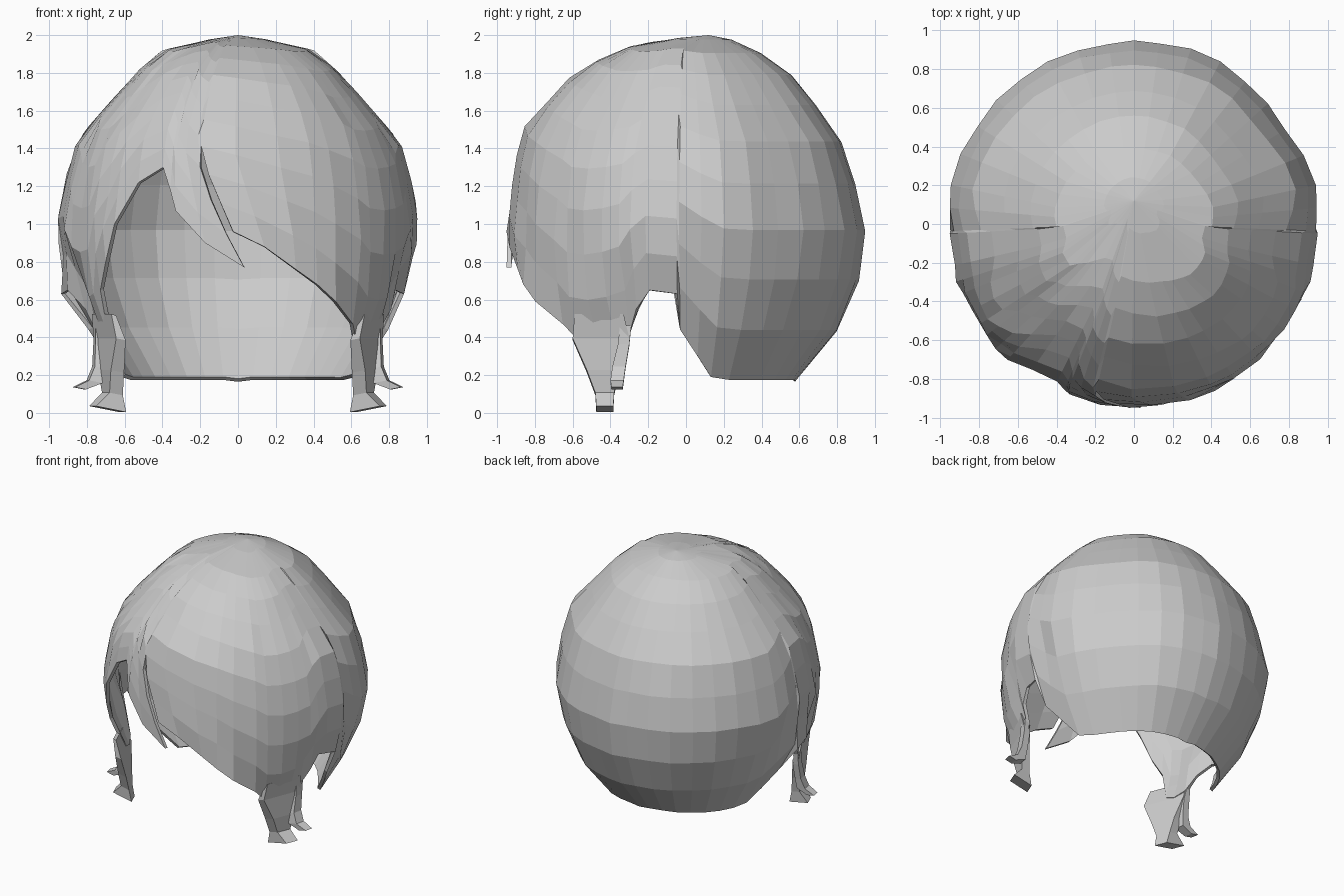
import bpy, math, random
from mathutils import Vector

if "Cube" in bpy.data.objects:
    bpy.data.objects.remove(bpy.data.objects["Cube"])

random.seed(4)
JITTER = [random.uniform(-.007, .007) for _ in range(997)]

mat = bpy.data.materials.new("light_grey")
mat.diffuse_color = (0.6, 0.6, 0.6, 1)
mat.use_nodes = True
mat.node_tree.nodes["Principled BSDF"].inputs["Base Color"].default_value = mat.diffuse_color


def make(name, verts, faces):
    me = bpy.data.meshes.new(name)
    me.from_pydata(verts, [], faces)
    me.materials.append(mat)
    ob = bpy.data.objects.new(name, me)
    bpy.context.collection.objects.link(ob)
    return ob


def clamp(v):
    return max(0.0, min(1.0, v))


def lerp_table(table, key):
    table = sorted(table)
    if key <= table[0][0]:
        return table[0][1:]
    for a, b in zip(table, table[1:]):
        if key <= b[0]:
            t = (key - a[0]) / (b[0] - a[0])
            return [p + (q - p) * t for p, q in zip(a[1:], b[1:])]
    return table[-1][1:]


# Head outline by height: z, front reach, back reach, side reach, centre y
PROFILE = [(2.0, 0, 0, 0, .12), (1.97, .25, .22, .2, .05), (1.92, .36, .37, .4, 0),
           (1.81, .59, .54, .53, 0), (1.52, .85, .77, .79, 0), (1.43, .88, .82, .865, 0),
           (1.25, .92, .89, .91, 0), (.97, .95, .945, .965, 0), (.75, .95, .925, .92, 0),
           (.6, 1.0, .885, .87, 0), (.4, 1.0, .78, .77, 0), (.17, .9, .58, .62, 0)]

# Hem height by angle from the front: swept fringe, face gap, ear notch, nape
SIDE = [(68, .42), (72, .55), (77, .65), (87, .63), (87.8, .44), (95, .3), (102, .19)]
NAPE = [(a, .175) for a in range(112, 180, 10)]
HEM = [(-a, z) for a, z in SIDE + NAPE] + SIDE + NAPE
HEM += [(-62, .38), (-57, .4), (-53, .65), (-48, .8), (-43, 1.0), (-35, 1.22), (-26, 1.3),
        (-22.5, 1.18), (-19.5, 1.07), (-9, .9), (2, .77), (2.8, .96), (10, .88),
        (19, .76), (26, .68), (33, .59), (43, .47), (48, .38), (55, .36), (62, .38)]
HEM.append((180, .165))
HEM.sort()


def surface(az, z, row):
    f, b, s, cy = lerp_table(PROFILE, z)
    if s < 1e-4:
        return Vector((0, cy, z))
    jitter = JITTER[(int(az // 4) * 31 + row) % 997]
    # fringe parting leans towards the left
    lean = max(0, 1 - abs(az - 2) / 25) * 16 * clamp((z - .8) / .57)
    if az == 2:
        lean += 1.6 * clamp((z - .77) / .15) * clamp((1.38 - z) / .2)
    a = math.radians(az - lean)
    sx, cx = math.sin(a), math.cos(a)
    r = 1 / math.hypot(sx / s, cx / (f if cx > 0 else b))
    # tucked crease behind each ear
    if 65 < abs(az) < 125:
        crease = .66 + (abs(az) - 65) * .0035
        r *= 1 - .06 * max(0, 1 - abs(z - crease) / .12)
    # flatter right rear corner
    if 105 < az < 150:
        r *= 1 - .04 * (1 - abs(az - 127) / 23)
    # tuft over the left ear
    if -90 < az < -70:
        r *= 1 + .08 * max(0, 1 - abs(z - .64) / .08)
    r *= 1 + jitter
    return Vector((r * sx, cy - r * cx, z))


# Main shell: columns from the crown to the hem
ROWS = 10
norm = 1 - math.cos(1.8)
verts, faces = [(0, .12, 2.0)], []
for az, hem in HEM:
    for i in range(1, ROWS + 1):
        z = 2 - (2 - hem) * (1 - math.cos(1.8 * i / ROWS)) / norm
        verts.append(surface(az, z, i))
n = len(HEM)
for j in range(n):
    p, q = 1 + j * ROWS, 1 + ((j + 1) % n) * ROWS
    faces.append((0, p, q))
    for i in range(ROWS - 1):
        # open slit beside the fringe tail
        if HEM[j][0] == 2 and verts[p + i][2] < 1.42:
            continue
        faces.append((p + i, p + i + 1, q + i + 1, q + i))
shell = make("hair_shell", verts, faces)
mod = shell.modifiers.new("thickness", 'SOLIDIFY')
mod.thickness = .025
mod.offset = -1


def lock(name, sections, side, skew):
    """Loft of slanted sections: x, y, z, half width, half depth."""
    v, f = [], []
    for x, y, z, w, d in sections:
        for a, b in ((-1, -1), (1, -1), (1, 1), (-1, 1)):
            v.append((side * (x + a * w + b * d * skew), y + b * d, z + a * w * .2))
    for k in range(len(sections) - 1):
        o = 4 * k
        for i in range(4):
            m = (i + 1) % 4
            quad = (o + i, o + 4 + i, o + 4 + m, o + m)
            f.append(quad if side > 0 else quad[::-1])
    e = len(v) - 4
    caps = [(0, 1, 2, 3), (e + 3, e + 2, e + 1, e)]
    f += caps if side > 0 else [c[::-1] for c in caps]
    return make(name, v, f)


# Hanging side locks with flicked tips
for side, tag in ((1, "right"), (-1, "left")):
    lock("front_lock_" + tag, [(.71, -.46, .52, .012, .13), (.68, -.45, .39, .025, .15),
                               (.672, -.44, .22, .035, .085), (.665, -.43, .1, .035, .05),
                               (.69, -.43, .02, .08, .045)], side, .4)
    lock("back_lock_" + tag, [(.745, -.32, .46, .015, .03), (.735, -.33, .36, .025, .03),
                              (.74, -.355, .24, .025, .035), (.76, -.365, .165, .035, .035),
                              (.84, -.365, .13, .03, .03)], side, .2)
